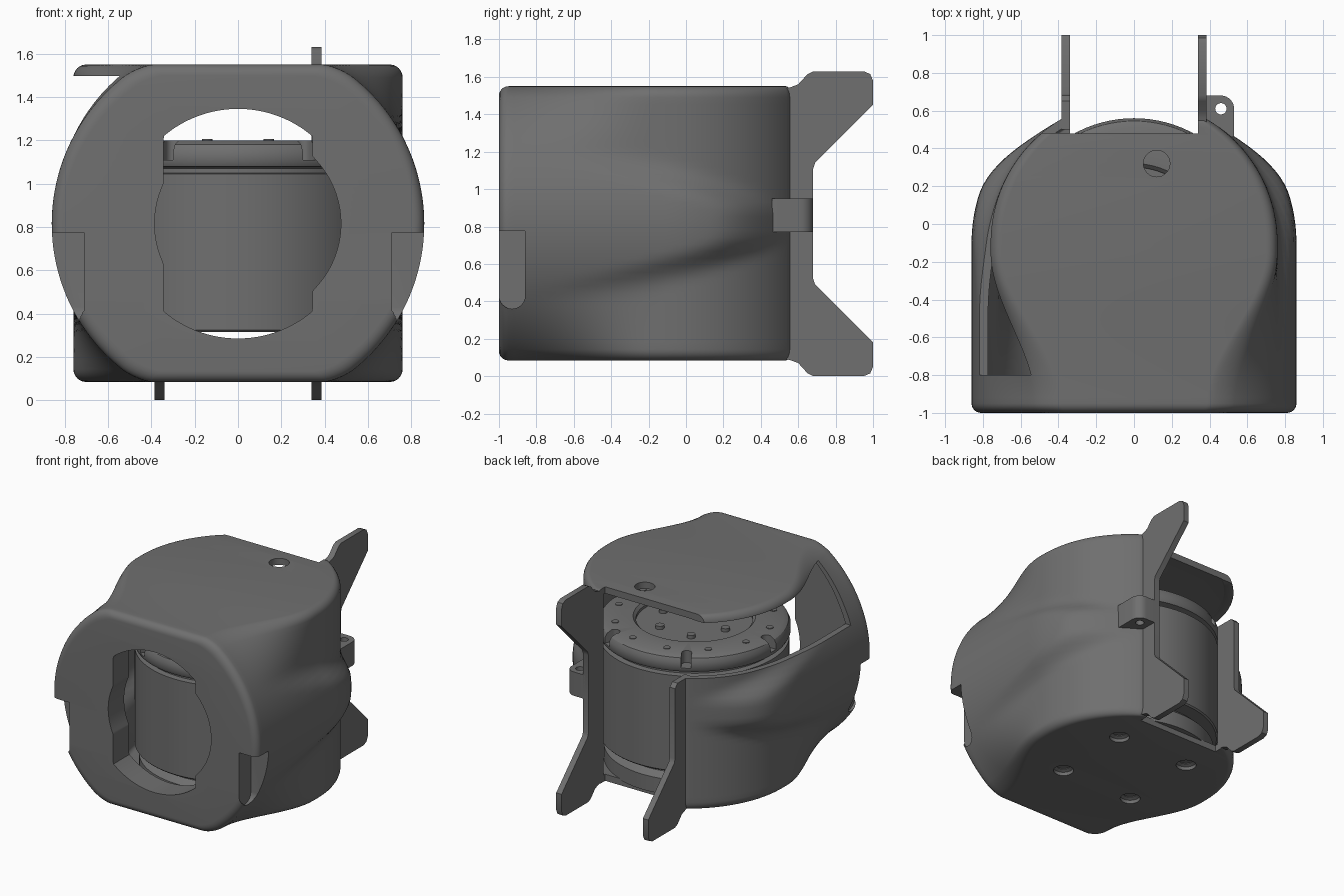
import bpy, bmesh
from math import sin, cos, pi, sqrt, radians

if "Cube" in bpy.data.objects:
    bpy.data.objects.remove(bpy.data.objects["Cube"])

ZC, CY = 0.815, -0.10          # bulge height, centre of the upright drum


def smooth(t):
    t = min(1, max(0, t))
    return t * t * (3 - 2 * t)


def make(name, verts, faces):
    bm = bmesh.new()
    vs = [bm.verts.new(v) for v in verts]
    for f in faces:
        bm.faces.new([vs[i] for i in f])
    bmesh.ops.recalc_face_normals(bm, faces=bm.faces)
    me = bpy.data.meshes.new(name)
    bm.to_mesh(me)
    bm.free()
    ob = bpy.data.objects.new(name, me)
    bpy.context.collection.objects.link(ob)
    return ob


def prism(name, pts, axis, a, b):
    put = {'x': lambda p, d: (d, p[0], p[1]), 'y': lambda p, d: (p[0], d, p[1]),
           'z': lambda p, d: (p[0], p[1], d)}[axis]
    n = len(pts)
    faces = [list(range(n)), list(range(n, 2 * n))]
    faces += [(i, (i + 1) % n, n + (i + 1) % n, n + i) for i in range(n)]
    return make(name, [put(p, d) for d in (a, b) for p in pts], faces)


def circle(cx, cy, r, n=32, a0=0, a1=2 * pi):
    return [(cx + r * cos(a0 + (a1 - a0) * i / n), cy + r * sin(a0 + (a1 - a0) * i / n)) for i in range(n)]


def box(name, x0, x1, y0, y1, z0, z1):
    return prism(name, [(x0, y0), (x1, y0), (x1, y1), (x0, y1)], 'z', z0, z1)


def lathe(name, prof, cx, cy, n=96):
    verts = [(cx + r * cos(2 * pi * i / n), cy + r * sin(2 * pi * i / n), z) for i in range(n) for r, z in prof]
    m = len(prof)
    faces = [(i * m + j, (i + 1) % n * m + j, (i + 1) % n * m + j + 1, i * m + j + 1)
             for i in range(n) for j in range(m - 1)]
    faces += [[i * m for i in range(n)], [i * m + m - 1 for i in range(n)]]
    return make(name, verts, faces)


def cut(ob, *cutters):
    for c in cutters:
        c.hide_render = True
        mod = ob.modifiers.new("cut", 'BOOLEAN')
        mod.operation, mod.solver, mod.object = 'DIFFERENCE', 'EXACT', c
        bpy.context.view_layer.objects.active = ob
        bpy.ops.object.modifier_apply(modifier=mod.name)
        bpy.data.objects.remove(c)


# Plan radius of the housing: a round front flange flowing into an upright drum
def width(y, z):
    dz = min(abs(z - ZC), 0.735)
    front = sqrt(0.86 ** 2 - dz * dz)
    k = smooth((dz - 0.06) / 0.38)
    s0, s1 = 0.12 - 1.07 * k, 0.56 - 0.71 * k
    return 0.76 + (front - 0.76) * (1 - smooth((y - s0) / (s1 - s0)))


def housing_solid(name, inset, y0, z0, z1, rz, rf, y_end=None):
    q = [(1 - cos(pi / 2 * i / 6), 1 - sin(pi / 2 * i / 6)) for i in range(7)]
    rows = [(z0 + rz * a, rz * b) for a, b in q]
    rows += [(z0 + rz + (z1 - z0 - 2 * rz) * i / 36, 0) for i in range(1, 36)]
    rows += [(z1 - rz * a, rz * b) for a, b in reversed(q)]
    cols = [(y0 + rf * a, rf * b) for a, b in q] if rf else [(y0, 0)]
    ys = cols[-1][0]
    cols += [(ys + (CY - ys) * i / 28, 0) for i in range(1, 29)]
    verts, rings = [], []
    for z, e in rows:
        right = []
        for y, f in cols:
            right.append((width(y, z) - inset - e - f, y, ZC + (z - ZC) * (1 - f / 0.73)))
        for i in range(1, 21):
            a = radians(60.3) * i / 20
            r = width(CY + 0.76 * sin(a), z) - inset - e * cos(a)
            right.append((r * cos(a), CY + r * sin(a), z))
        if y_end:
            right.append((right[-1][0], y_end, z))
        rings.append(len(verts))
        verts += right + [(-x, y, zz) for x, y, zz in reversed(right)]
        m = len(right)
    n = 2 * m
    faces = [(a + i, a + (i + 1) % n, b + (i + 1) % n, b + i)
             for a, b in zip(rings, rings[1:]) for i in range(n)]
    for a in (rings[0], rings[-1]):
        faces += [(a + i, a + i + 1, a + n - 2 - i, a + n - 1 - i) for i in range(m - 1)]
    return make(name, verts, faces)


# Housing shell
shell = housing_solid("housing", 0, -1, 0.084, 1.55, 0.06, 0.05)
cut(shell, housing_solid("cavity", 0.045, -0.81, 0.134, 1.50, 0.03, 0, 0.8))
cut(shell, box("back_gap", -0.34, 0.34, 0.48, 0.9, -0.1, 1.8))
cut(shell, box("roof_back_edge", -1.1, 0.33, 0.481, 0.9, 1.08, 1.8))
cut(shell, box("side_window", -1.1, -0.25, -0.80, 0.9, 1.08, 1.497))

# Front opening: clipped circle joined with an offset smaller circle
opening = []
for i in range(180):
    a = 2 * pi * i / 180
    clipped = min(0.53, 0.345 / max(1e-6, abs(cos(a))))
    off = 0.045 * cos(a) + sqrt(0.43 ** 2 - (0.045 * sin(a)) ** 2)
    r = max(clipped, off)
    opening.append((r * cos(a), 0.815 + r * sin(a)))
cut(shell, prism("front_opening", opening, 'y', -1.1, -0.7))

# Front side recesses, top hole, bottom screw holes
slot = [(-1.005, 0.775), (-1.005, 0.43)] + circle(-0.93, 0.43, 0.07, 12, pi, 2 * pi)[1:]
slot += [(-0.86, 0.43), (-0.86, 0.775)]
for s in (-1, 1):
    cut(shell, prism("recess", slot, 'x', s * 0.71, s * 1.0))
cut(shell, prism("top_hole", circle(0.12, 0.32, 0.07), 'z', 1.4, 1.7))
corners = [(0.43 * cos(a), CY + 0.43 * sin(a)) for a in (pi / 4 + pi / 2 * i for i in range(4))]
for x, y in corners:
    cut(shell, lathe("screw_hole", [(0.07, 0.0), (0.07, 0.11), (0.045, 0.12), (0.045, 0.2)], x, y, 24))

# Rear mounting fins
lower = [(0.50, 0.10), (0.56, 0.085), (0.60, 0.07), (0.65, 0.015), (0.68, 0.0), (0.95, 0.0), (0.985, 0.015),
         (1.0, 0.05), (1.0, 0.18), (0.69, 0.49), (0.68, 0.52)]
upper = [(y, 1.63 - z) for y, z in reversed(lower)]
prism("right_fin", lower + upper, 'x', 0.34, 0.385)
prism("left_fin", lower + [(0.68, 1.05), (0.65, 1.08), (0.50, 1.08)], 'x', -0.385, -0.34)

# Side ear with a screw hole
ear = prism("mounting_ear", [(0.37, 0.46), (0.53, 0.46)] + circle(0.46, 0.61, 0.07, 8, 0, pi / 2)
            + [(0.46, 0.68), (0.37, 0.68)], 'z', 0.77, 0.95)
cut(ear, prism("ear_hole", circle(0.46, 0.61, 0.03, 20), 'z', 0.6, 1.1))

# Motor drum with recessed top and notched rim
motor = lathe("motor_drum", [(0.56, 0.315), (0.64, 0.315), (0.65, 0.325), (0.65, 1.045), (0.61, 1.05), (0.61, 1.07),
                             (0.65, 1.08), (0.66, 1.10), (0.66, 1.15), (0.645, 1.18), (0.61, 1.2),
                             (0.42, 1.2), (0.40, 1.18), (0.40, 1.16)], 0, CY)
for i in range(6):
    a = pi / 3 * i
    x, y = cos(a), sin(a)
    outline = circle(0.60 * x, CY + 0.60 * y, 0.035, 12, a + pi / 2, a + 3 * pi / 2)
    outline += [(0.6 * x + 0.035 * y, CY + 0.6 * y - 0.035 * x), (0.7 * x + 0.035 * y, CY + 0.7 * y - 0.035 * x),
                (0.7 * x - 0.035 * y, CY + 0.7 * y + 0.035 * x)]
    cut(motor, prism("rim_notch", outline, 'z', 1.11, 1.3))
for i in range(12):
    a = pi / 12 + pi / 6 * i
    prism("rim_stud", circle(0.55 * cos(a), CY + 0.55 * sin(a), 0.025, 16), 'z', 1.15, 1.205)
for i in range(6):
    a = pi / 3 * i
    prism("hub_stud", circle(0.26 * cos(a), CY + 0.26 * sin(a), 0.03, 16), 'z', 1.12, 1.185)

# Motor base and its posts
lathe("motor_base", [(0.62, 0.125), (0.62, 0.24), (0.58, 0.28), (0.50, 0.28), (0.48, 0.2)], 0, CY)
for x, y in corners:
    prism("base_post", circle(x, y, 0.06, 20), 'z', 0.18, 0.33)

# Dark grey finish, smooth shading with sharp edges kept
grey = bpy.data.materials.new("dark_grey")
grey.diffuse_color = (0.16, 0.16, 0.16, 1)
grey.use_nodes = True
grey.node_tree.nodes["Principled BSDF"].inputs["Base Color"].default_value = grey.diffuse_color
for ob in bpy.context.scene.objects:
    ob.data.materials.clear()
    ob.data.materials.append(grey)
    ob.select_set(True)
bpy.context.view_layer.objects.active = shell
bpy.ops.object.shade_smooth_by_angle(angle=radians(32))
